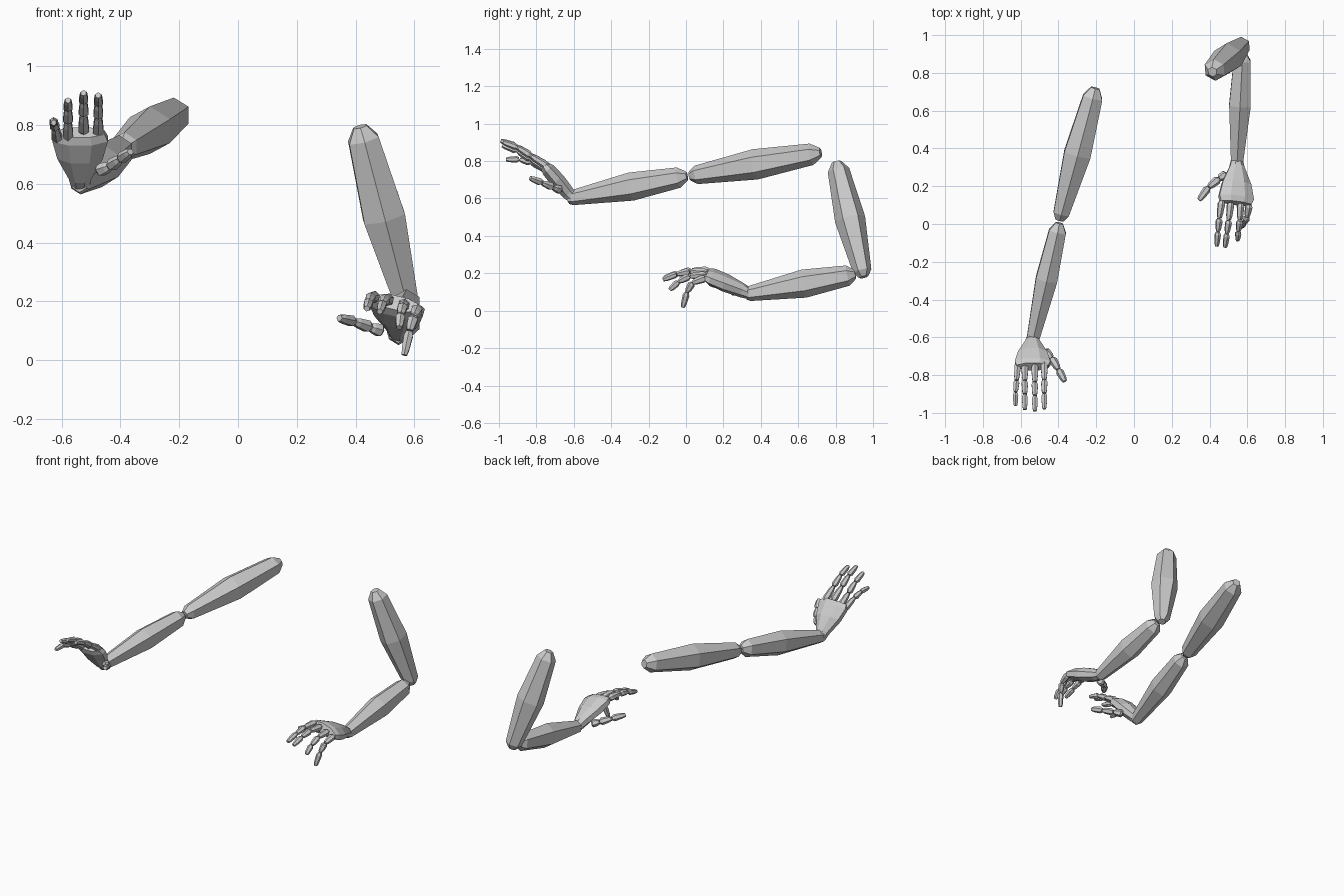
import bpy, bmesh, math
from mathutils import Vector

if "Cube" in bpy.data.objects:
    bpy.data.objects.remove(bpy.data.objects["Cube"], do_unlink=True)

grey = bpy.data.materials.new("plain_grey")
grey.use_nodes = True
COLOUR = (0.6, 0.6, 0.6, 1)
grey.diffuse_color = COLOUR
grey.node_tree.nodes["Principled BSDF"].inputs["Base Color"].default_value = COLOUR


def loft(bm, start, end, across, rings, sides=6, phase=0.0):
    """Faceted tube from start to end; rings are (position, half width, half depth)."""
    start, end = Vector(start), Vector(end)
    axis = end - start
    d = axis.normalized()
    u = Vector(across)
    u = (u - d * u.dot(d)).normalized()
    v = d.cross(u)
    loops = []
    for t, w, h in rings:
        loop = []
        for i in range(sides):
            a = phase + math.tau * i / sides
            loop.append(bm.verts.new(start + axis * t + u * w * math.cos(a) + v * h * math.sin(a)))
        loops.append(loop)
    for a, b in zip(loops, loops[1:]):
        for i in range(sides):
            j = (i + 1) % sides
            bm.faces.new((a[i], a[j], b[j], b[i]))
    bm.faces.new(loops[0][::-1])
    bm.faces.new(loops[-1])


def finish(name, bm):
    bmesh.ops.recalc_face_normals(bm, faces=bm.faces[:])
    mesh = bpy.data.meshes.new(name)
    bm.to_mesh(mesh)
    bm.free()
    mesh.materials.append(grey)
    obj = bpy.data.objects.new(name, mesh)
    bpy.context.collection.objects.link(obj)


def part(name, *args, **kw):
    bm = bmesh.new()
    loft(bm, *args, **kw)
    finish(name, bm)


def digit(name, joints, across, radius):
    """Chain of tapered blocks, one per bone."""
    bm = bmesh.new()
    for k, (a, b) in enumerate(zip(joints, joints[1:])):
        r = radius * (1 - 0.08 * k)
        rings = [(0.02, r * .7, r * .7), (0.2, r * 1.1, r * 1.15),
                 (0.75, r * .9, r * .95), (0.97, r * .65, r * .65)]
        loft(bm, a, b, across, rings, phase=math.pi / 6)
    finish(name, bm)


# Limb profiles: blunt ends swelling to the middle
UPPER = [(0, .026, .026), (.07, .06, .058), (.5, .082, .082), (.95, .048, .05), (1, .025, .025)]
FORE = [(0, .022, .025), (.07, .052, .055), (.47, .066, .076), (.97, .038, .04), (1, .028, .03)]
PALM = [(0, .034, .03), (.15, .042, .038), (.55, .084, .045), (.88, .102, .04), (1, .09, .028)]

# Right arm, stretched forward with the palm raised
X = (1, 0, 0)
part("right_upper_arm", (-.205, .72, .845), (-.395, .02, .72), X, UPPER, phase=math.pi / 6)
part("right_forearm", (-.395, .005, .72), (-.54, -.63, .6), X, FORE, phase=math.pi / 6)
part("right_palm", (-.537, -.605, .6), (-.537, -.755, .775), X, PALM, sides=8, phase=math.pi / 8)

LONG = [(-.745, .775), (-.84, .835), (-.91, .88), (-.993, .91)]
for name, x, dy, dz in (("index", -.475, .012, -.008), ("middle", -.525, 0, 0), ("ring", -.578, .008, -.025)):
    digit("right_" + name + "_finger", [(x, y + dy, z + dz) for y, z in LONG], X, .019)
SHORT = [(-.615, -.735, .75), (-.622, -.83, .792), (-.627, -.89, .81), (-.627, -.965, .808)]
digit("right_little_finger", SHORT, X, .018)
digit("right_thumb", [(-.475, -.67, .645), (-.435, -.71, .66), (-.40, -.77, .685), (-.365, -.835, .71)],
      (0, 0, 1), .022)

# Left arm, elbow bent with the palm down
part("left_upper_arm", (.415, .805, .795), (.578, .95, .18), (1, -.5, 0), UPPER)
part("left_forearm", (.575, .905, .195), (.545, .32, .088), X, FORE, phase=math.pi / 6)
TILT = (1, -.1, -.25)
part("left_palm", (.545, .335, .092), (.54, .11, .195), TILT, PALM, sides=8, phase=math.pi / 8)

FINGERS = {
    "index": [(.465, .125, .215), (.452, .03, .215), (.445, -.04, .2), (.438, -.12, .175)],
    "middle": [(.512, .115, .205), (.502, .02, .21), (.492, -.05, .195), (.482, -.125, .165)],
    "ring": [(.565, .11, .19), (.56, .02, .185), (.553, -.04, .155), (.548, -.088, .11)],
    "little": [(.61, .105, .175), (.598, .035, .15), (.583, .005, .1), (.565, -.018, .015)],
}
for name, joints in FINGERS.items():
    digit("left_" + name + "_finger", joints, TILT, .019)
digit("left_thumb", [(.49, .265, .1), (.45, .24, .112), (.395, .195, .132), (.343, .125, .144)],
      (0, 0, 1), .022)
